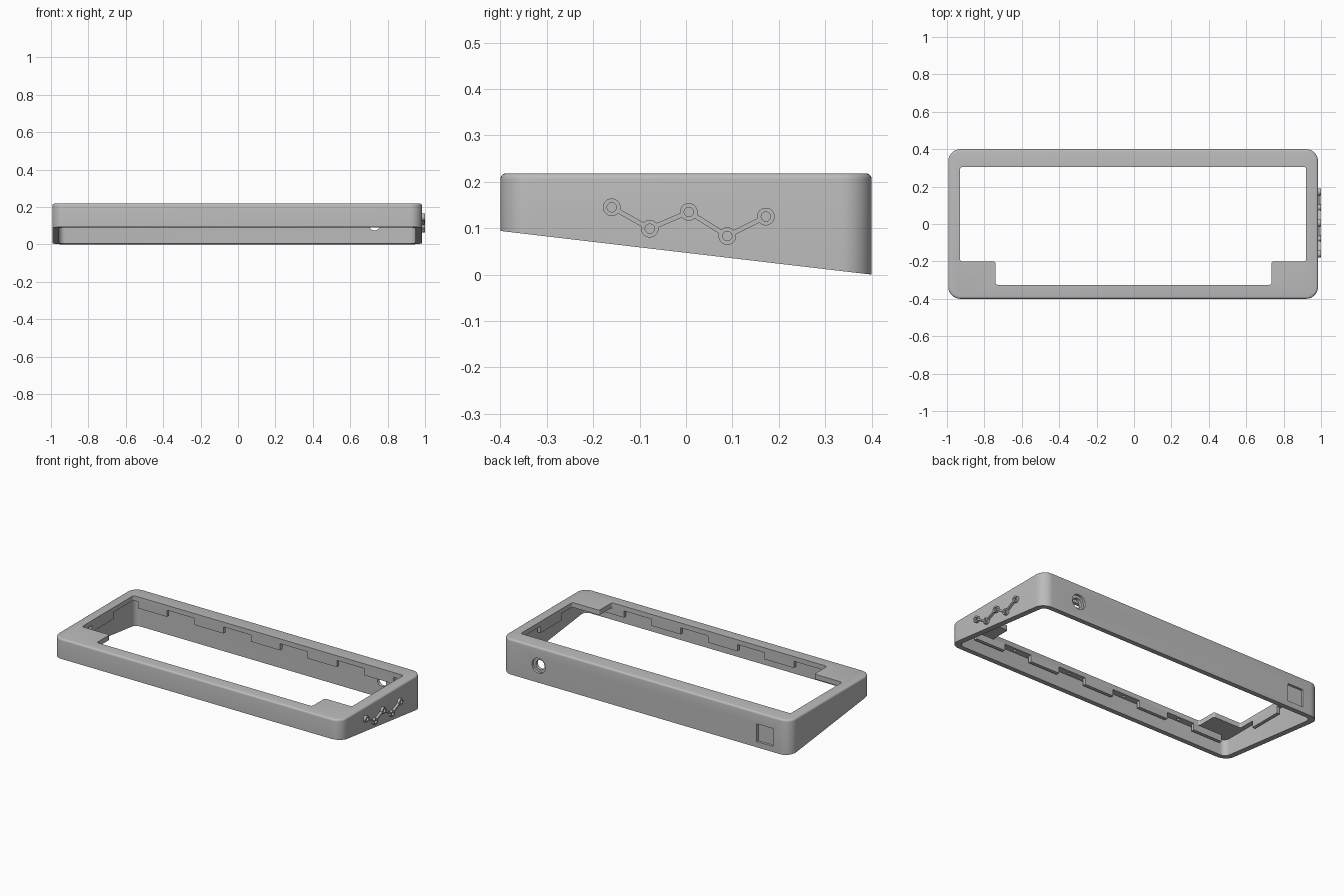
import bpy, bmesh, math
from mathutils import Vector, Matrix

old = bpy.data.objects.get("Cube")
if old:
    bpy.data.objects.remove(old)

grey = bpy.data.materials.new("plain_grey")
grey.use_nodes = True
grey.diffuse_color = (0.5, 0.5, 0.5, 1)
grey.node_tree.nodes["Principled BSDF"].inputs["Base Color"].default_value = (0.5, 0.5, 0.5, 1)

LEFT, RIGHT, DEPTH, TOP = -0.993, 0.984, 0.4, 0.218
PLATE = 0.188   # underside of the top plate


def finish(name, bm):
    bmesh.ops.recalc_face_normals(bm, faces=bm.faces)
    mesh = bpy.data.meshes.new(name)
    bm.to_mesh(mesh)
    bm.free()
    mesh.materials.append(grey)
    ob = bpy.data.objects.new(name, mesh)
    bpy.context.collection.objects.link(ob)
    return ob


def rect(x0, x1, y0, y1):
    return [(x0, y0), (x1, y0), (x1, y1), (x0, y1)]


def fillet(points, r, steps=6):
    out = []
    for i, p in enumerate(points):
        p = Vector(p)
        a = (Vector(points[i - 1]) - p).normalized()
        b = (Vector(points[(i + 1) % len(points)]) - p).normalized()
        c = p + r * (a + b)
        for k in range(steps + 1):
            t = k / steps * math.pi / 2
            out.append(c - r * (b * math.cos(t) + a * math.sin(t)))
    return out


def prism(name, outline, bottom, top, bevel=0):
    bm = bmesh.new()
    low = [bm.verts.new((x, y, bottom(y) if callable(bottom) else bottom)) for x, y in outline]
    high = [bm.verts.new((x, y, top)) for x, y in outline]
    bm.faces.new(low)
    cap = bm.faces.new(high)
    for i in range(len(low)):
        j = (i + 1) % len(low)
        bm.faces.new((low[i], low[j], high[j], high[i]))
    bmesh.ops.recalc_face_normals(bm, faces=bm.faces)
    if bevel:
        bmesh.ops.bevel(bm, geom=list(cap.edges), offset=bevel, segments=4,
                        profile=0.5, affect='EDGES')
    return finish(name, bm)


def cylinder(name, centre, radius, length, axis, sides=32):
    bm = bmesh.new()
    turn = Vector(axis).to_track_quat('Z', 'Y').to_matrix().to_4x4()
    bmesh.ops.create_cone(bm, cap_ends=True, segments=sides, radius1=radius, radius2=radius,
                          depth=length, matrix=Matrix.Translation(centre) @ turn)
    return finish(name, bm)


def cut(target, cutter):
    cutter.hide_render = True
    mod = target.modifiers.new("cut", 'BOOLEAN')
    mod.operation = 'DIFFERENCE'
    mod.solver = 'EXACT'
    mod.object = cutter
    bpy.context.view_layer.objects.active = target
    bpy.ops.object.modifier_apply(modifier=mod.name)
    bpy.data.objects.remove(cutter)


def smooth(ob):
    bpy.ops.object.select_all(action='DESELECT')
    ob.select_set(True)
    bpy.context.view_layer.objects.active = ob
    bpy.ops.object.shade_smooth_by_angle(angle=math.radians(30))


# Wedge shell: rounded outline, sloping underside, softened top edge
case = prism("case_frame", fillet(rect(LEFT, RIGHT, -DEPTH, DEPTH), 0.065, 10),
             lambda y: 0.047 - 0.1175 * y, TOP, 0.012)

# Hollow below the top plate
wall = 0.035
cut(case, prism("hollow", fillet(rect(LEFT + wall, RIGHT - wall, -DEPTH + wall, DEPTH - wall), 0.035),
                -0.1, PLATE))

# Stepped opening with solid front corners
opening = [(-0.74, -0.325), (0.735, -0.325), (0.735, -0.2), (0.92, -0.2),
           (0.92, 0.305), (-0.93, 0.305), (-0.93, -0.2), (-0.74, -0.2)]
cut(case, prism("opening", fillet(opening, 0.012, 4), 0.1, 0.3))

# Rear cable hole with counterbore, and a square recess
cut(case, cylinder("cable_hole", (0.73, DEPTH, 0.105), 0.03, 0.12, (0, 1, 0)))
cut(case, cylinder("counterbore", (0.73, DEPTH, 0.105), 0.046, 0.03, (0, 1, 0)))
cut(case, prism("square_recess", rect(-0.875, -0.765, DEPTH - 0.015, DEPTH + 0.05), 0.035, 0.145))

# Screw holes under the front and rear of the plate
for x in (-0.605, -0.215, 0.175, 0.565):
    for y in (-0.345, 0.335):
        cut(case, cylinder("screw_hole", (x, y, PLATE), 0.009, 0.03, (0, 0, 1), 12))
smooth(case)

# Retaining tabs hanging around the opening
TAB = 0.02
for i in range(5):
    x = -0.9 + 0.388 * i
    prism(f"front_tab_{i + 1}", rect(x, x + 0.2, -0.325 - TAB, -0.325), 0.147, PLATE + 0.005)
    prism(f"rear_tab_{i + 1}", rect(x, x + 0.2, 0.305, 0.305 + TAB), 0.147, PLATE + 0.005)
prism("right_tab", rect(-0.93 - TAB, -0.93, -0.1, 0.11), 0.147, PLATE + 0.005)
prism("left_tab", rect(0.92, 0.92 + TAB, -0.1, 0.11), 0.147, PLATE + 0.005)

# Raised zigzag of rings and bars on one side
nodes = [Vector((RIGHT, y, z)) for y, z in
         ((-0.16, 0.145), (-0.078, 0.099), (0.006, 0.135), (0.089, 0.083), (0.172, 0.125))]
for i, p in enumerate(nodes):
    ring = cylinder(f"relief_ring_{i + 1}", p, 0.019, 0.032, (1, 0, 0))
    cut(ring, cylinder("ring_bore", p + Vector((0.016, 0, 0)), 0.01, 0.024, (1, 0, 0)))
    smooth(ring)
for i, (p, q) in enumerate(zip(nodes, nodes[1:])):
    d = q - p
    bm = bmesh.new()
    bmesh.ops.create_cube(bm, size=1)
    bmesh.ops.scale(bm, vec=(0.028, d.length - 0.034, 0.01), verts=bm.verts)
    bmesh.ops.transform(bm, verts=bm.verts, matrix=Matrix.Translation((p + q) / 2)
                        @ Matrix.Rotation(math.atan2(d.z, d.y), 4, 'X'))
    finish(f"relief_bar_{i + 1}", bm)
